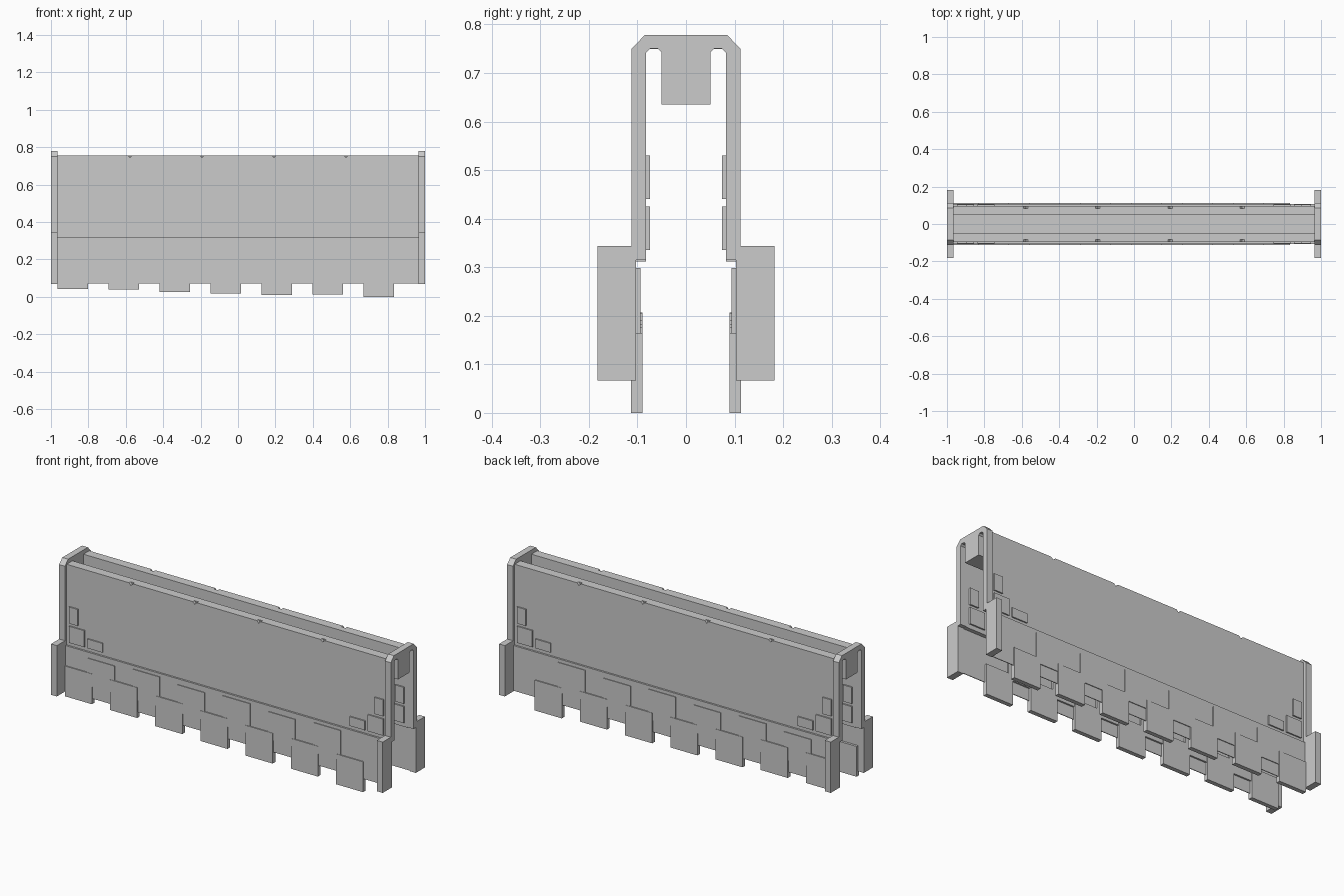
import bpy, bmesh

if "Cube" in bpy.data.objects:
    bpy.data.objects.remove(bpy.data.objects["Cube"])


def mesh_object(name, bm):
    bmesh.ops.recalc_face_normals(bm, faces=bm.faces)
    me = bpy.data.meshes.new(name)
    bm.to_mesh(me)
    bm.free()
    ob = bpy.data.objects.new(name, me)
    bpy.context.collection.objects.link(ob)
    return ob


def prism(name, pts, to3d, a, b):
    """Extrude a 2D profile between depths a and b."""
    bm = bmesh.new()
    lo = [bm.verts.new(to3d(p, a)) for p in pts]
    hi = [bm.verts.new(to3d(p, b)) for p in pts]
    bm.faces.new(lo)
    bm.faces.new(hi)
    n = len(pts)
    for i in range(n):
        j = (i + 1) % n
        bm.faces.new((lo[i], lo[j], hi[j], hi[i]))
    return mesh_object(name, bm)


def along_x(p, d):
    return (d, p[0], p[1])


def along_y(p, d):
    return (p[0], d, p[1])


def box(name, x0, x1, y0, y1, z0, z1):
    return prism(name, [(x0, z0), (x1, z0), (x1, z1), (x0, z1)], along_y, y0, y1)


def side_box(name, x0, x1, y0, y1, z0, z1):
    """Same box on the front (-y) and back (+y) sides."""
    box(name + "_front", x0, x1, -y1, -y0, z0, z1)
    box(name + "_back", x0, x1, y0, y1, z0, z1)


END = 0.965

# Arched end frames with chamfered top corners and a hanging centre plate
half = [(0.05, 0.635), (0.05, 0.742), (0.058, 0.75), (0.074, 0.75), (0.082, 0.742),
        (0.082, 0.315), (0.112, 0.315), (0.112, 0.75), (0.085, 0.778)]
arch = half + [(-y, z) for y, z in reversed(half)]
for label, x0, x1 in (("left", -1, -END), ("right", END, 1)):
    prism("end_frame_" + label, arch, along_x, x0, x1)
    # Vertical fins beside the skirt
    side_box("end_fin_" + label, x0, x1, 0.103, 0.182, 0.067, 0.344)

# Upper walls with small V notches along the rim
outline = [(-END, 0.315), (END, 0.315), (END, 0.755)]
for x in (0.578, 0.193, -0.193, -0.578):
    outline += [(x + 0.012, 0.755), (x, 0.743), (x - 0.012, 0.755)]
outline.append((-END, 0.755))
prism("upper_wall_front", outline, along_y, -0.097, -0.082)
prism("upper_wall_back", outline, along_y, 0.082, 0.097)

# Recessed trough between the walls
u = [(0.083, 0.755), (0.083, 0.749), (0.05, 0.749), (0.05, 0.635)]
inner = [(0.047, 0.638), (0.047, 0.755)]
trough = (u + [(-y, z) for y, z in reversed(u)]
          + [(-y, z) for y, z in reversed(inner)] + inner)
prism("trough", trough, along_x, -END, END)

# Thin skirts and the ledge above them
side_box("skirt", -END, END, 0.103, 0.107, 0.07, 0.315)
side_box("ledge", -END, END, 0.082, 0.107, 0.312, 0.316)

# Staggered armour plates: low row hangs under the skirt, high row fills between
bottoms = [0.042, 0.04, 0.025, 0.017, 0.01, 0.012, 0.0]
for i, z in enumerate(bottoms):
    x = -0.965 + 0.2725 * i
    side_box(f"low_plate_{i}", x, x + 0.163, 0.09, 0.113, z, z + 0.165)
    if i < 6:
        side_box(f"high_plate_{i}", x + 0.133, x + 0.297, 0.094, 0.111,
                 0.135, 0.298 if i % 2 else 0.285)

# Small raised panels near both wall ends
for i, (x0, x1, z0, z1) in enumerate([(0.895, 0.947, 0.44, 0.53),
                                      (0.855, 0.947, 0.335, 0.425),
                                      (0.745, 0.837, 0.335, 0.385)]):
    side_box(f"panel_right_{i}", x0, x1, 0.074, 0.104, z0, z1)
    side_box(f"panel_left_{i}", -x1, -x0, 0.074, 0.104, z0, z1)
